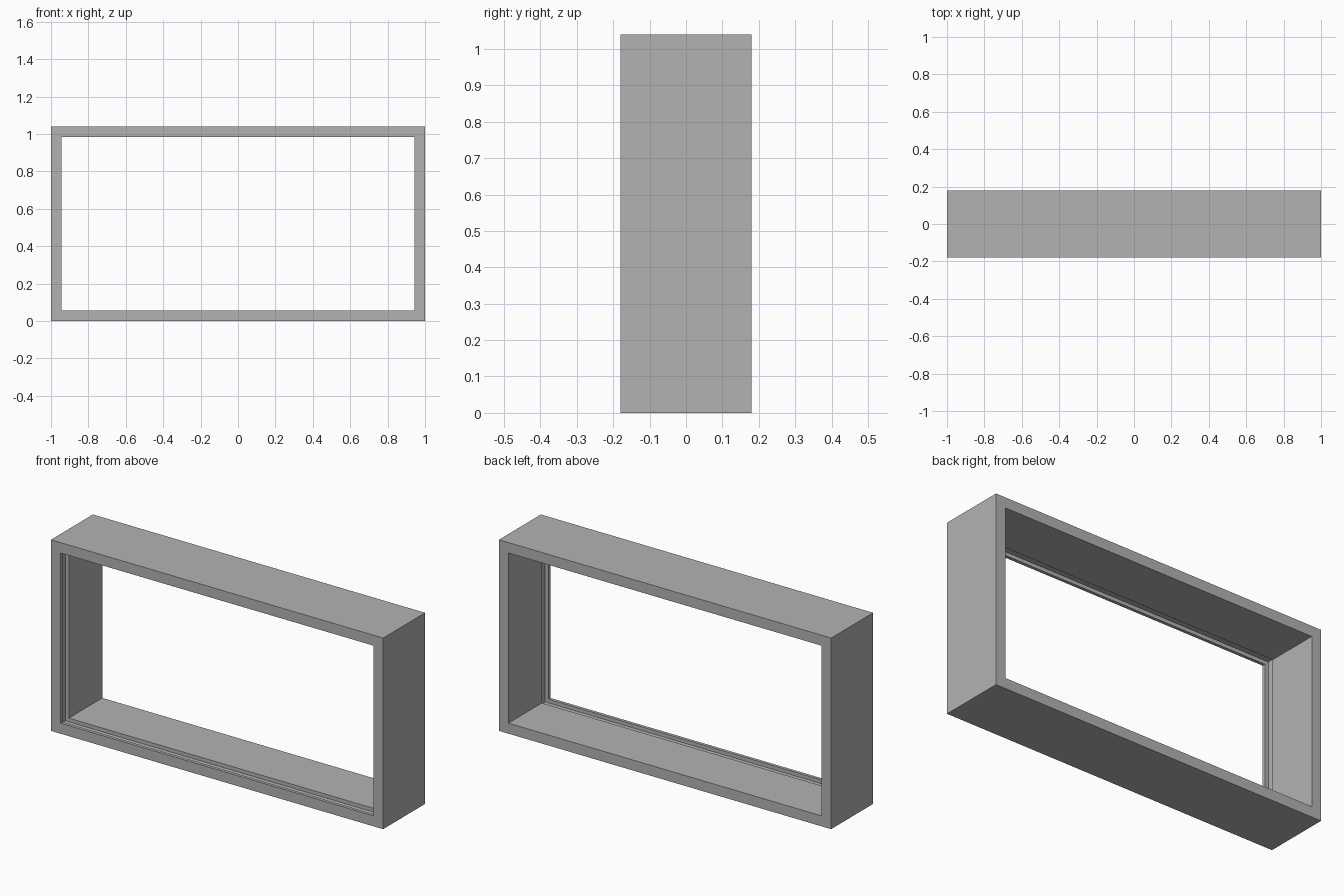
import bpy
import bmesh

cube = bpy.data.objects.get("Cube")
if cube:
    bpy.data.objects.remove(cube, do_unlink=True)

# Plain grey for the whole frame
grey = bpy.data.materials.new("mid_grey")
grey.use_nodes = True
colour = (0.45, 0.45, 0.45, 1)
grey.diffuse_color = colour
grey.node_tree.nodes["Principled BSDF"].inputs["Base Color"].default_value = colour

HALF_WIDTH, HEIGHT, HALF_DEPTH = 1.0, 1.04, 0.18
THICK = 0.057                         # frame thickness
GROOVE_FRONT, GROOVE_BACK = -0.163, -0.108
GROOVE_DEPTH = 0.02

# Cross-section of the frame: (inset from the outer edge, y)
profile = [
    (0, -HALF_DEPTH),
    (THICK, -HALF_DEPTH),
    (THICK, GROOVE_FRONT),
    (THICK - GROOVE_DEPTH, GROOVE_FRONT),
    (THICK - GROOVE_DEPTH, GROOVE_BACK),
    (THICK, GROOVE_BACK),
    (THICK, HALF_DEPTH),
    (0, HALF_DEPTH),
]


def rectangle_ring(bm, inset, y):
    """Four corners of the frame outline, moved inward by inset."""
    x, low, high = HALF_WIDTH - inset, inset, HEIGHT - inset
    return [bm.verts.new(p) for p in
            ((-x, y, low), (x, y, low), (x, y, high), (-x, y, high))]


# Sweep the grooved section round the rectangle with mitred corners
bm = bmesh.new()
rings = [rectangle_ring(bm, inset, y) for inset, y in profile]
for i, ring in enumerate(rings):
    following = rings[(i + 1) % len(rings)]
    for j in range(4):
        k = (j + 1) % 4
        bm.faces.new((ring[j], ring[k], following[k], following[j]))
bmesh.ops.recalc_face_normals(bm, faces=bm.faces)

mesh = bpy.data.meshes.new("window_frame")
bm.to_mesh(mesh)
bm.free()
mesh.materials.append(grey)
frame = bpy.data.objects.new("window_frame", mesh)
bpy.context.collection.objects.link(frame)
